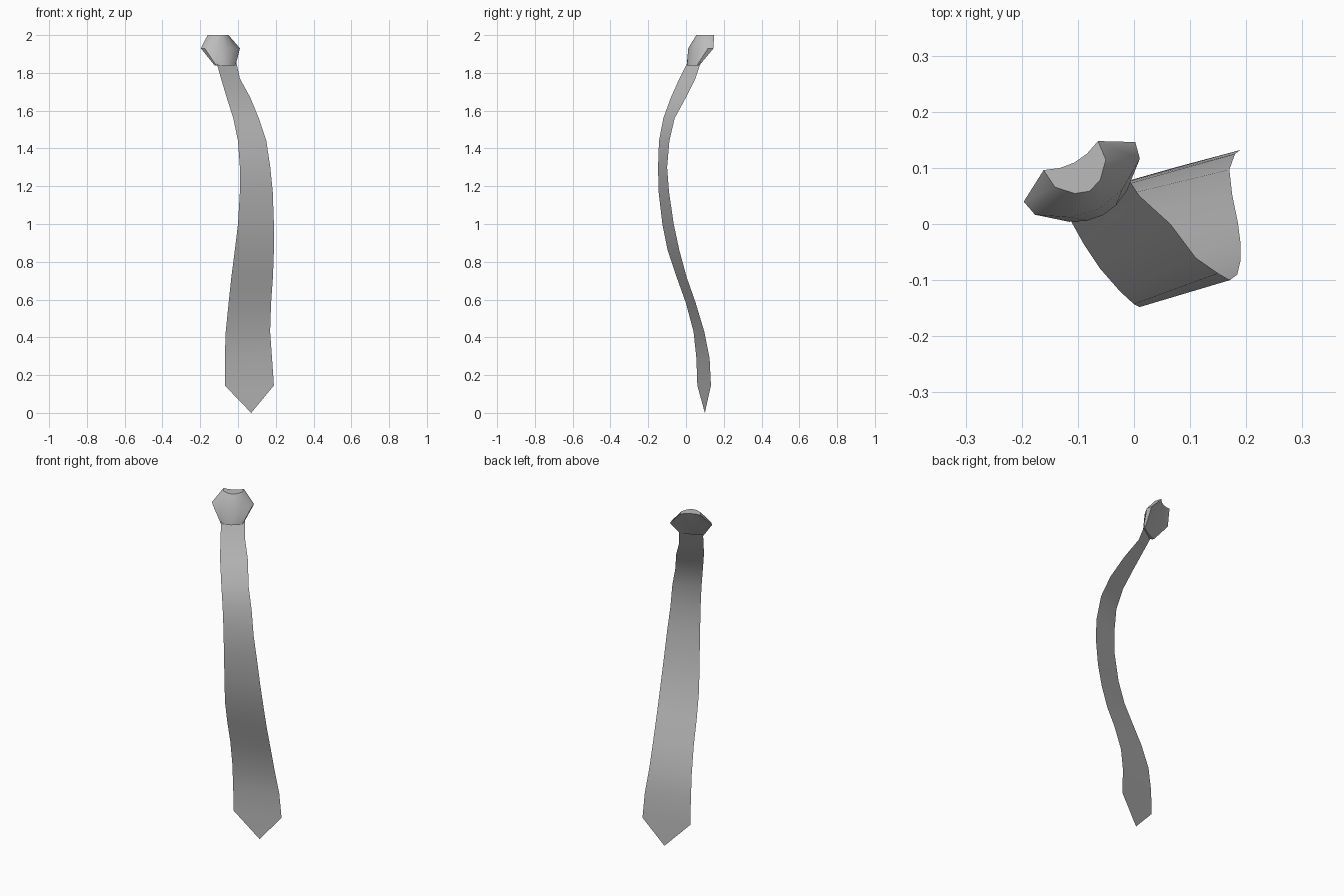
import bpy
import bmesh
from mathutils import Vector

cube = bpy.data.objects.get("Cube")
if cube:
    bpy.data.objects.remove(cube, do_unlink=True)

# Single plain cloth colour
cloth = bpy.data.materials.new("grey_cloth")
cloth.use_nodes = True
grey = (0.5, 0.5, 0.5, 1.0)
cloth.diffuse_color = grey
cloth.node_tree.nodes["Principled BSDF"].inputs["Base Color"].default_value = grey


def make_object(name, verts, faces, closed, angle):
    """Create a smooth-shaded object, keeping edges above the angle sharp."""
    mesh = bpy.data.meshes.new(name)
    mesh.from_pydata(verts, [], faces)
    mesh.materials.append(cloth)
    if closed:
        bm = bmesh.new()
        bm.from_mesh(mesh)
        bmesh.ops.recalc_face_normals(bm, faces=bm.faces)
        bm.to_mesh(mesh)
        bm.free()
    obj = bpy.data.objects.new(name, mesh)
    bpy.context.collection.objects.link(obj)
    bpy.ops.object.select_all(action='DESELECT')
    obj.select_set(True)
    bpy.context.view_layer.objects.active = obj
    bpy.ops.object.shade_smooth_by_angle(angle=angle)
    return obj


# Hanging blade: rows of height, then x and y of each side edge
blade_rows = [
    (.145, -.07, .06, .19, .132),
    (.29, -.07, .055, .18, .125),
    (.43, -.065, .04, .17, .097),
    (.58, -.05, 0, .175, .052),
    (.72, -.035, -.05, .185, .003),
    (.86, -.017, -.097, .19, -.035),
    (1, 0, -.125, .19, -.065),
    (1.17, .01, -.145, .184, -.09),
    (1.3, .01, -.148, .171, -.1),
    (1.44, 0, -.143, .15, -.088),
    (1.56, -.025, -.12, .11, -.06),
    (1.67, -.06, -.08, .065, 0),
    (1.77, -.09, -.035, .01, .05),
    (1.86, -.115, .01, -.01, .08),
]
verts, faces = [], []
for z, left_x, left_y, right_x, right_y in blade_rows:
    verts += [(left_x, left_y, z), (right_x, right_y, z)]
for i in range(0, len(verts) - 2, 2):
    faces.append((i, i + 1, i + 3, i + 2))

# Pointed tip of the blade
verts.append((.07, .1, 0))
faces.append((len(verts) - 1, 1, 0))
make_object("tie_blade", verts, faces, closed=False, angle=0.8)

# Knot: hexagonal outline, domed front, hollowed back, leaning backwards
across = Vector((.88, .47, 0))
forward = Vector((.47, -.88, 0))
# height, half width, back position, side thickness, front bulge, back hollow
knot_rows = [
    (1.84, .062, -.07, .012, .018, .005),
    (1.93, .113, -.128, .03, .045, .012),
    (2.0, .055, -.161, .036, .036, .014),
]
columns = [-1, -.5, 0, .5, 1]
verts, faces = [], []
for z, half, back, thick, bulge, hollow in knot_rows:
    for s in columns:
        depth = back + thick + bulge * (1 - s * s)
        verts.append(across * (half * s * .94 - .042) + forward * depth + Vector((0, 0, z)))
    for s in reversed(columns):
        depth = back + hollow * (1 - s * s)
        verts.append(across * (half * s - .042) + forward * depth + Vector((0, 0, z)))
ring = 2 * len(columns)
for r in range(len(knot_rows) - 1):
    for i in range(ring):
        j = (i + 1) % ring
        faces.append((r * ring + i, r * ring + j, (r + 1) * ring + j, (r + 1) * ring + i))
faces.append(tuple(range(ring)))
faces.append(tuple(range(len(verts) - ring, len(verts))))
make_object("tie_knot", verts, faces, closed=True, angle=0.75)
